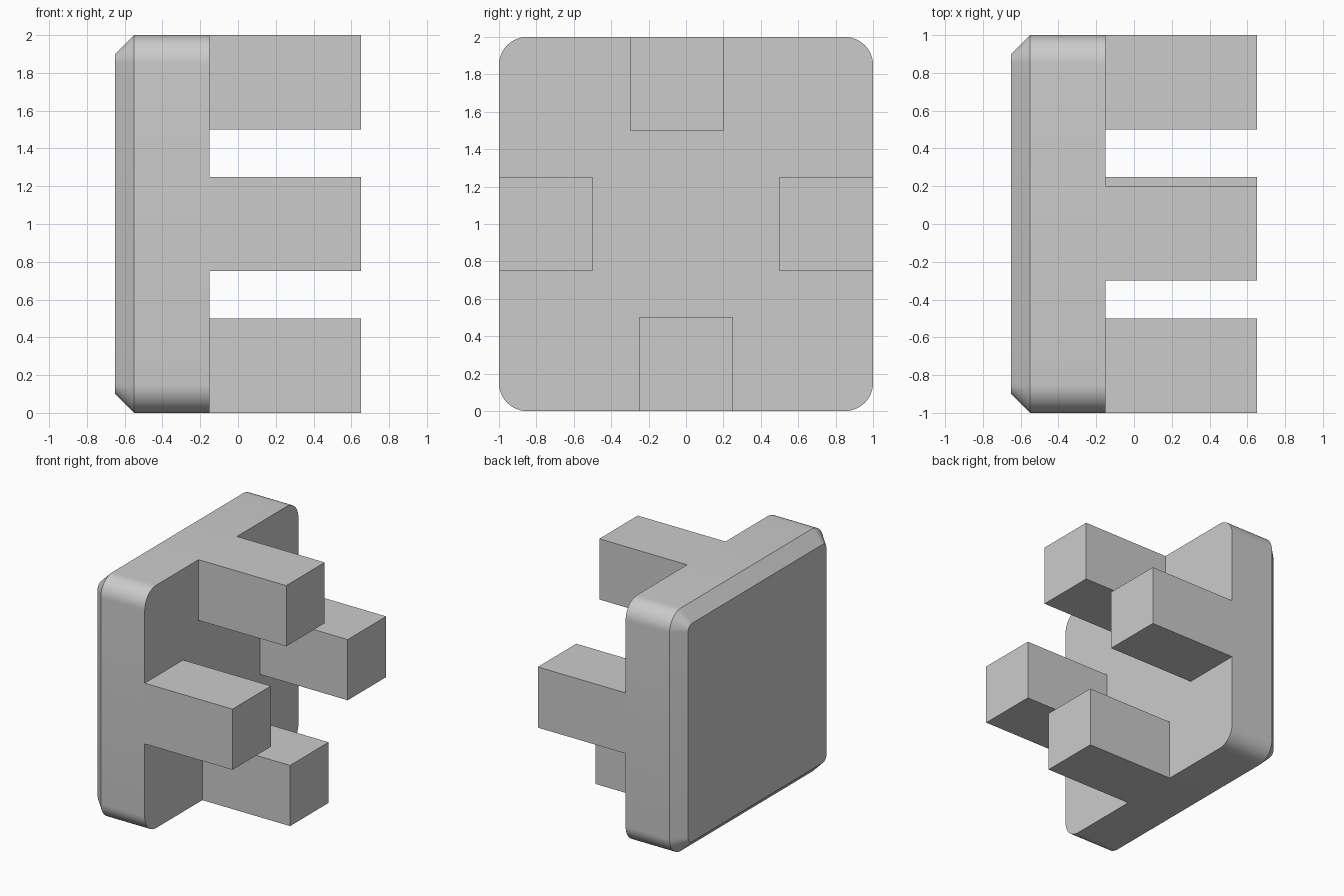
import bpy
import bmesh
from math import cos, sin, pi, radians

cube = bpy.data.objects.get("Cube")
if cube:
    bpy.data.objects.remove(cube, do_unlink=True)

# Single grey material
grey = bpy.data.materials.new("plain grey")
grey.use_nodes = True
colour = (0.6, 0.6, 0.6, 1)
grey.diffuse_color = colour
grey.node_tree.nodes["Principled BSDF"].inputs["Base Color"].default_value = colour


def add_object(name, bm):
    bmesh.ops.recalc_face_normals(bm, faces=bm.faces)
    mesh = bpy.data.meshes.new(name)
    bm.to_mesh(mesh)
    bm.free()
    mesh.materials.append(grey)
    obj = bpy.data.objects.new(name, mesh)
    bpy.context.collection.objects.link(obj)
    return obj


def rounded_ring(bm, x, inset, steps=12):
    """Rounded square around the x axis, shrunk evenly by inset."""
    radius, centre = 0.15 - inset, 0.85
    ring = []
    for corner, (sy, sz) in enumerate([(1, 1), (-1, 1), (-1, -1), (1, -1)]):
        for i in range(steps + 1):
            a = (corner + i / steps) * pi / 2
            ring.append(bm.verts.new((x, sy * centre + radius * cos(a),
                                      1 + sz * centre + radius * sin(a))))
    return ring


# Base plate: rounded square slab with a chamfered outer face
bm = bmesh.new()
rings = [rounded_ring(bm, x, inset)
         for x, inset in [(-0.65, 0.1), (-0.55, 0), (-0.15, 0)]]
for a, b in zip(rings, rings[1:]):
    for i in range(len(a)):
        j = (i + 1) % len(a)
        bm.faces.new((a[i], a[j], b[j], b[i]))
bm.faces.new(rings[0])
bm.faces.new(rings[-1])
plate = add_object("base_plate", bm)
bpy.context.view_layer.objects.active = plate
plate.select_set(True)
bpy.ops.object.shade_smooth_by_angle(angle=radians(30))

# Four square prongs, one at each edge of the plate
prongs = {"top_prong": (-0.05, 1.75), "bottom_prong": (0, 0.25),
          "front_prong": (-0.75, 1), "back_prong": (0.75, 1)}
for name, (y, z) in prongs.items():
    bm = bmesh.new()
    bmesh.ops.create_cube(bm, size=1)
    bmesh.ops.scale(bm, verts=bm.verts, vec=(0.8, 0.5, 0.5))
    bmesh.ops.translate(bm, verts=bm.verts, vec=(0.25, y, z))
    add_object(name, bm)
